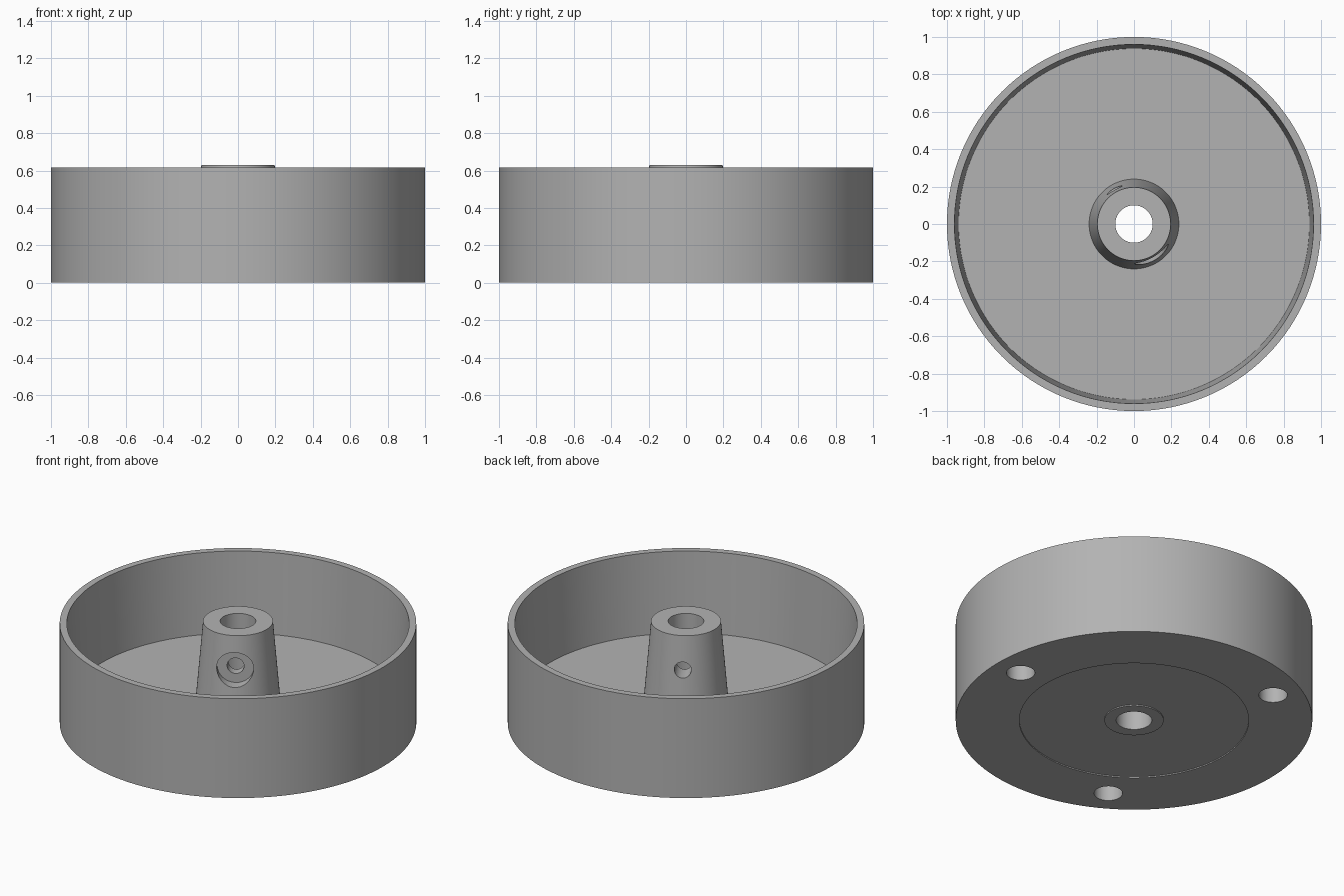
import bpy, bmesh, math
from mathutils import Matrix, Vector

if "Cube" in bpy.data.objects:
    bpy.data.objects.remove(bpy.data.objects["Cube"])

grey = bpy.data.materials.new("grey")
grey.use_nodes = True
COLOUR = (0.45, 0.45, 0.45, 1)
grey.diffuse_color = COLOUR
grey.node_tree.nodes["Principled BSDF"].inputs["Base Color"].default_value = COLOUR


def add_object(name, bm):
    bmesh.ops.recalc_face_normals(bm, faces=bm.faces)
    mesh = bpy.data.meshes.new(name)
    bm.to_mesh(mesh)
    bm.free()
    mesh.materials.append(grey)
    obj = bpy.data.objects.new(name, mesh)
    bpy.context.collection.objects.link(obj)
    return obj


def lathe(name, profile, steps=128):
    """Revolve a closed (radius, height) profile around z."""
    bm = bmesh.new()
    verts = [bm.verts.new((r, 0, z)) for r, z in profile]
    edges = [bm.edges.new((verts[i - 1], verts[i])) for i in range(len(verts))]
    bmesh.ops.spin(bm, geom=verts + edges, cent=(0, 0, 0), axis=(0, 0, 1),
                   angle=math.tau, steps=steps, use_merge=True)
    bmesh.ops.remove_doubles(bm, verts=bm.verts, dist=1e-4)
    return add_object(name, bm)


def drill(target, start, direction, radius, length):
    """Cut a round hole from start along direction."""
    direction = Vector(direction).normalized()
    matrix = (Matrix.Translation(Vector(start) + direction * length / 2)
              @ direction.to_track_quat("Z", "Y").to_matrix().to_4x4())
    bm = bmesh.new()
    bmesh.ops.create_cone(bm, cap_ends=True, segments=40, radius1=radius,
                          radius2=radius, depth=length, matrix=matrix)
    cutter = add_object("cutter", bm)
    cutter.hide_render = True
    mod = target.modifiers.new("hole", "BOOLEAN")
    mod.operation = "DIFFERENCE"
    mod.solver = "EXACT"
    mod.object = cutter
    bpy.context.view_layer.objects.active = target
    bpy.ops.object.modifier_apply(modifier=mod.name)
    bpy.data.objects.remove(cutter)


# Open drum with a tapered, bored hub and a shallow ring recess underneath
drum = lathe("drum_with_hub", [
    (0.1, 0), (0.166, 0), (0.166, 0.007), (0.643, 0.007), (0.643, 0), (1, 0),
    (1, 0.615), (0.96, 0.615), (0.938, 0.118),
    (0.24, 0.118), (0.196, 0.63), (0.1, 0.63)])

# Three blind mounting holes in the underside
for i in range(3):
    a = math.tau * i / 3
    drill(drum, (0.83 * math.cos(a), 0.83 * math.sin(a), -0.05), (0, 0, 1), 0.08, 0.15)

# Cross hole through the hub, with a counterbore on one side
a = math.radians(-60)
side = Vector((math.cos(a), math.sin(a), 0))
centre = Vector((0, 0, 0.425))
drill(drum, centre - side * 0.4, side, 0.048, 0.8)
drill(drum, centre + side * 0.155, side, 0.104, 0.2)

# Smooth round walls, crisp edges
bpy.ops.object.select_all(action="DESELECT")
drum.select_set(True)
bpy.context.view_layer.objects.active = drum
bpy.ops.object.shade_smooth_by_angle(angle=math.radians(30))
